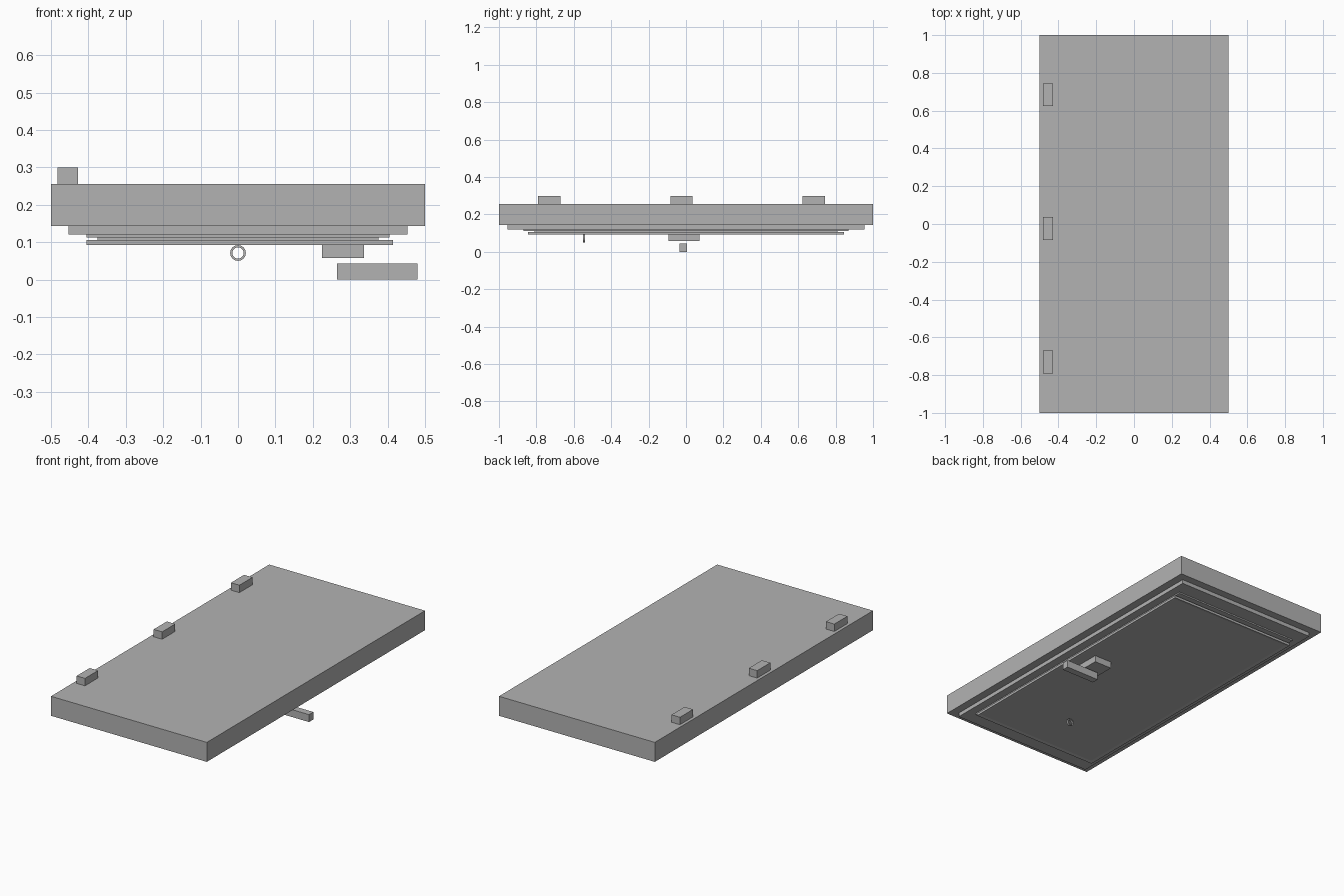
import bpy, bmesh, math
from mathutils import Vector

cube = bpy.data.objects.get("Cube")
if cube:
    bpy.data.objects.remove(cube, do_unlink=True)

grey = bpy.data.materials.new("plain grey")
grey.use_nodes = True
colour = (0.45, 0.45, 0.45, 1)
grey.diffuse_color = colour
grey.node_tree.nodes["Principled BSDF"].inputs["Base Color"].default_value = colour


def finish(name, bm):
    mesh = bpy.data.meshes.new(name)
    bm.to_mesh(mesh)
    bm.free()
    mesh.materials.append(grey)
    obj = bpy.data.objects.new(name, mesh)
    bpy.context.collection.objects.link(obj)
    return obj


def box(name, xs, ys, zs, rim=0, recess=0):
    """Box between limits; optionally sinks a panel into its underside."""
    bm = bmesh.new()
    bmesh.ops.create_cube(bm, size=1)
    for v in bm.verts:
        v.co = Vector([a + (b - a) * (c + 0.5)
                       for c, (a, b) in zip(v.co, (xs, ys, zs))])
    if rim:
        bm.normal_update()
        under = [f for f in bm.faces if f.normal.z < -0.9]
        bmesh.ops.inset_region(bm, faces=under, thickness=rim)
        for v in under[0].verts:
            v.co.z += recess
    return finish(name, bm)


# Door leaf and stepped mouldings on its underside
box("door_slab", (-0.5, 0.5), (-1, 1), (0.143, 0.256))
box("outer_moulding", (-0.453, 0.453), (-0.955, 0.955), (0.12, 0.143))
box("inner_moulding", (-0.405, 0.405), (-0.87, 0.87), (0.112, 0.12))
box("panel_core", (-0.375, 0.375), (-0.81, 0.81), (0.104, 0.112))
box("face_panel", (-0.405, 0.415), (-0.845, 0.845), (0.092, 0.106), 0.025, 0.004)

# Lock and lever
box("lock_block", (0.225, 0.337), (-0.094, 0.071), (0.058, 0.097))
box("handle_lever", (0.265, 0.48), (-0.035, 0.005), (0, 0.043))

# Hinges along one edge
for i, y in enumerate((-0.731, -0.024, 0.684)):
    box(f"hinge_{i + 1}", (-0.482, -0.428), (y - 0.06, y + 0.06), (0.256, 0.299))

# Small upright ring
bm = bmesh.new()
sides = 16
loops = []
for radius, y in ((0.021, -0.551), (0.021, -0.54), (0.015, -0.54), (0.015, -0.551)):
    loops.append([bm.verts.new((radius * math.cos(a), y, 0.071 + radius * math.sin(a)))
                  for a in (math.tau * i / sides for i in range(sides))])
for k in range(4):
    a, b = loops[k], loops[(k + 1) % 4]
    for i in range(sides):
        j = (i + 1) % sides
        bm.faces.new((a[i], a[j], b[j], b[i]))
bmesh.ops.recalc_face_normals(bm, faces=bm.faces)
finish("viewer_ring", bm)
